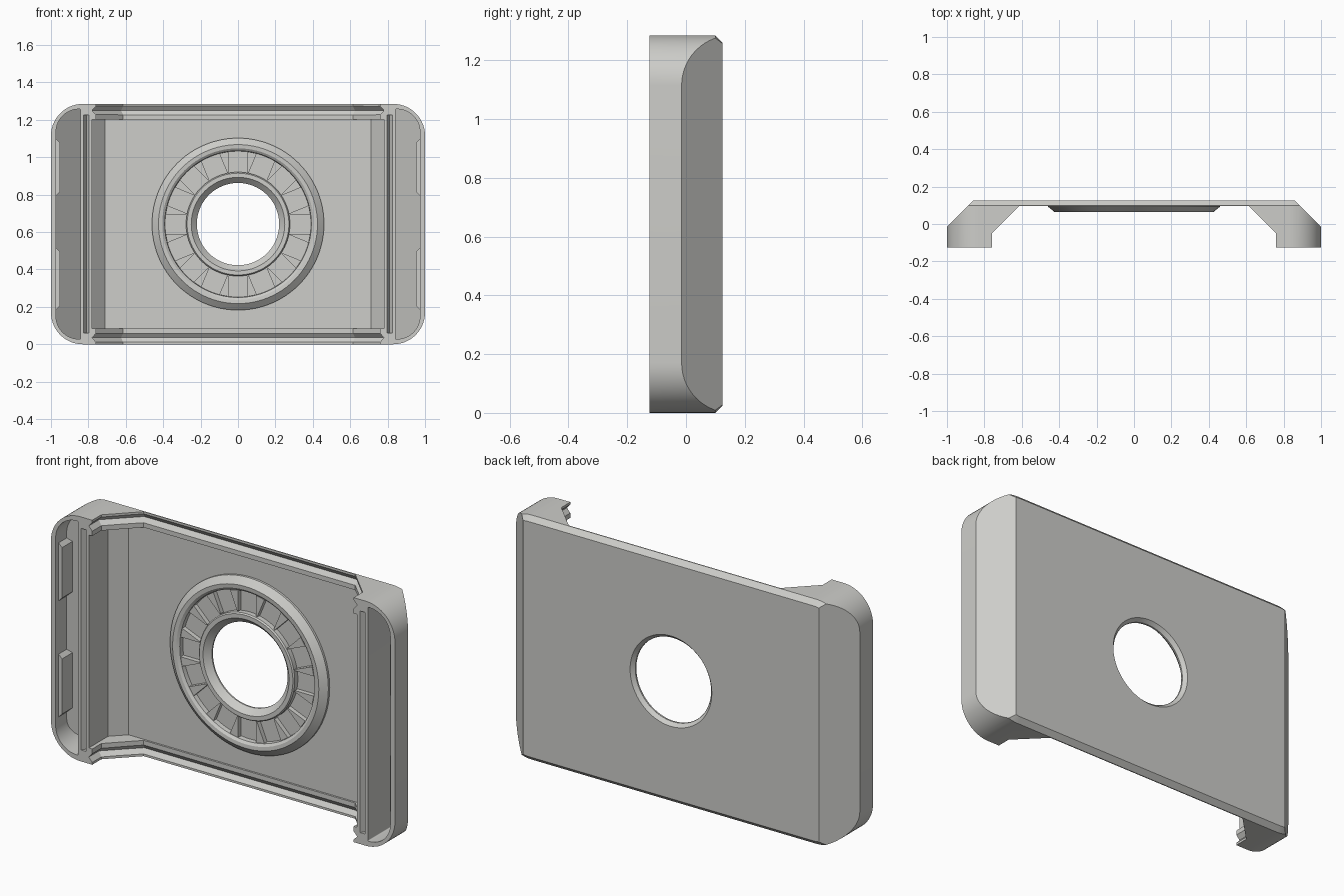
import bpy, bmesh, math

if "Cube" in bpy.data.objects:
    bpy.data.objects.remove(bpy.data.objects["Cube"])

CZ = 0.6425   # mid height
TOP = 2 * CZ

mat = bpy.data.materials.new("warm_grey")
mat.diffuse_color = (0.61, 0.61, 0.585, 1)
mat.use_nodes = True
mat.node_tree.nodes["Principled BSDF"].inputs["Base Color"].default_value = mat.diffuse_color


def finish(name, bm):
    bmesh.ops.recalc_face_normals(bm, faces=bm.faces)
    me = bpy.data.meshes.new(name)
    bm.to_mesh(me)
    bm.free()
    me.materials.append(mat)
    ob = bpy.data.objects.new(name, me)
    bpy.context.collection.objects.link(ob)
    return ob


def loft(name, rings, closed=False):
    """Skin equal-length loops of 3D points; cap the ends unless closed."""
    bm = bmesh.new()
    vs = [[bm.verts.new(p) for p in r] for r in rings]
    n = len(vs[0])
    pairs = list(zip(vs, vs[1:])) + ([(vs[-1], vs[0])] if closed else [])
    for a, b in pairs:
        for i in range(n):
            j = (i + 1) % n
            bm.faces.new((a[i], a[j], b[j], b[i]))
    if not closed:
        bm.faces.new(vs[0])
        bm.faces.new(vs[-1])
    return finish(name, bm)


def boolean(ob, cutter, op="DIFFERENCE"):
    bpy.context.view_layer.objects.active = ob
    m = ob.modifiers.new("cut", "BOOLEAN")
    m.operation, m.solver, m.object = op, "EXACT", cutter
    bpy.ops.object.modifier_apply(modifier=m.name)
    bpy.data.objects.remove(cutter)


def rounded(x0, x1, z0, z1, r_left, r_right, seg=14):
    """Rounded rectangle in x and z."""
    pts = []
    for cx, cz, r, a0 in ((x1 - r_right, z1 - r_right, r_right, 0),
                          (x0 + r_left, z1 - r_left, r_left, 90),
                          (x0 + r_left, z0 + r_left, r_left, 180),
                          (x1 - r_right, z0 + r_right, r_right, 270)):
        for i in range(seg + 1):
            a = math.radians(a0 + 90 * i / seg)
            pts.append((cx + r * math.cos(a), cz + r * math.sin(a)))
    return pts


def z_prism(name, pts, z0, z1):
    return loft(name, [[(x, y, z) for x, y in pts] for z in (z0, z1)])


def mirrored(half):
    """Extend a right-hand x,y path over to the left-hand side."""
    return half + [(-x, y) for x, y in reversed(half)]


def circle(r, y, n=96):
    return [(r * math.cos(2 * math.pi * i / n), y,
             CZ + r * math.sin(2 * math.pi * i / n)) for i in range(n)]


# Bracket body: rounded block with chamfered back edge
big = rounded(-1, 1, 0, TOP, 0.17, 0.17)
small = rounded(-0.975, 0.975, 0.025, TOP - 0.025, 0.145, 0.145)
body = loft("bracket_body", [[(x, -0.125, z) for x, z in big],
                             [(x, 0.1, z) for x, z in big],
                             [(x, 0.125, z) for x, z in small]])

# Sloped ends and open front between the two arms
outline = mirrored([(0.76, -0.3), (0.76, -0.05), (0.615, 0.095)])
shell = mirrored([(1.2, -0.3), (1.2, -0.215), (0.76, 0.225)])
boolean(body, z_prism("slope_cutter", shell, -0.2, 1.6), "INTERSECT")
boolean(body, z_prism("front_cutter", outline, -0.2, 1.6))

# Deeper central recess, leaving rails at the top and bottom
recess = mirrored([(0.78, -0.3), (0.78, 0.035), (0.71, 0.105)])
boolean(body, z_prism("recess_cutter", recess, 0.083, TOP - 0.083))

# V grooves along the rails, following the open front
face = mirrored([(0.75, -0.2), (0.75, -0.055), (0.61, 0.087)])
deep = mirrored([(0.78, -0.2), (0.78, -0.04), (0.625, 0.113)])
for z in (0.035, TOP - 0.035):
    rings = [[(fx, fy, z - 0.034), (fx, fy, z + 0.034), (dx, dy, z)]
             for (fx, fy), (dx, dy) in zip(face, deep)]
    boolean(body, loft("rail_groove_cutter", rings))

for s in (-1, 1):
    # Pocket in each arm with a sloped floor
    p = rounded(0.842, 0.973, 0.028, TOP - 0.028, 0.004, 0.122)
    boolean(body, loft("pocket_cutter", [[(s * x, -0.2, z) for x, z in p],
                                         [(s * x, 0.94 - x, z) for x, z in p]]))
    # V groove down the inner wall of each arm
    boolean(body, loft("arm_groove_cutter", [
        [(s * 0.793, -0.13, z), (s * 0.829, -0.13, z), (s * 0.811, -0.1, z)]
        for z in (0.06, TOP - 0.06)]))

# Central hole, flared towards the back
boolean(body, loft("hole_cutter", [circle(0.22, 0.0), circle(0.22, 0.105),
                                   circle(0.242, 0.13)]))

# Raised ring with an annular channel
profile = [(0.22, 0.106), (0.22, 0.098), (0.25, 0.067), (0.272, 0.067),
           (0.278, 0.074), (0.278, 0.1), (0.39, 0.1), (0.392, 0.076),
           (0.405, 0.066), (0.425, 0.064), (0.46, 0.093), (0.46, 0.106)]
ring = loft("raised_ring", [circle(r, y) for r, y in profile], closed=True)

# Wedge ribs that separate sixteen square pockets in the channel
bm = bmesh.new()
N = 16


def corner(k, r, t, y):
    a = 2 * math.pi * k / N
    return (r * math.cos(a) - t * math.sin(a), y,
            CZ + r * math.sin(a) + t * math.cos(a))


for k in range(N):
    quads = []
    for y in (0.076, 0.103):
        quads.append([bm.verts.new(corner(*c, y)) for c in (
            (k, 0.277, 0.052), (k, 0.387, 0.052),
            (k + 1, 0.387, -0.052), (k + 1, 0.277, -0.052))])
    a, b = quads
    bm.faces.new(a)
    bm.faces.new(b)
    for i in range(4):
        j = (i + 1) % 4
        bm.faces.new((a[i], a[j], b[j], b[i]))
ribs = finish("wedge_ribs", bm)

# Clip pads on the outer wall of each pocket
for side, s in (("left", -1), ("right", 1)):
    for level, z0, z1 in (("lower", 0.18, 0.52), ("upper", 0.79, 1.105)):
        p = [(0.978, z0), (0.953, z0 + 0.025), (0.953, z1 - 0.025), (0.978, z1)]
        loft(f"{side}_{level}_pad", [[(s * x, -0.1, z) for x, z in p],
                                     [(s * x, 0.945 - x, z) for x, z in p]])

# Smooth the round surfaces while keeping creases sharp
for ob in (body, ring):
    bpy.ops.object.select_all(action="DESELECT")
    ob.select_set(True)
    bpy.context.view_layer.objects.active = ob
    bpy.ops.object.shade_smooth_by_angle(angle=math.radians(25))
